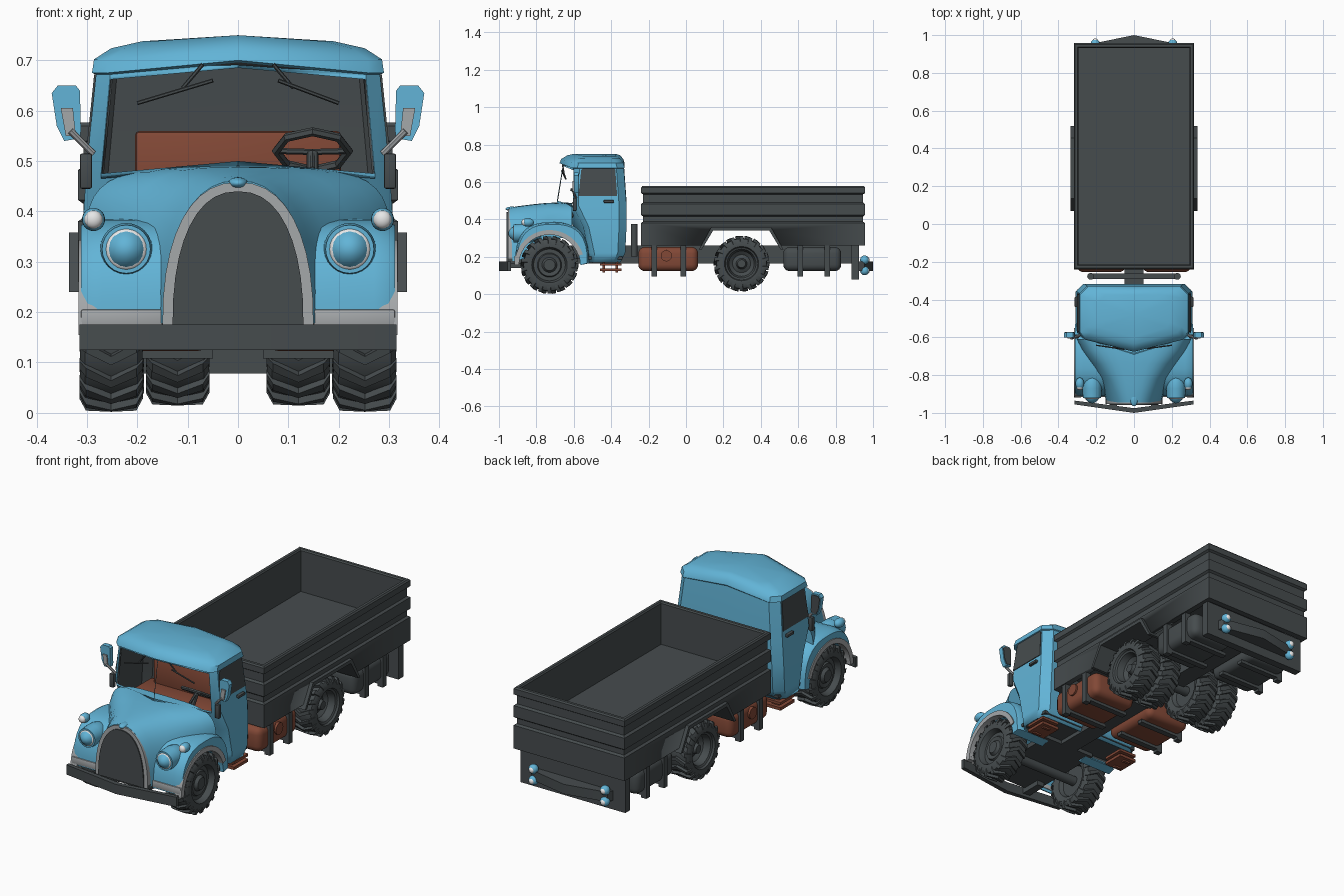
import bpy, bmesh, math
from mathutils import Vector, Matrix

if "Cube" in bpy.data.objects:
    bpy.data.objects.remove(bpy.data.objects["Cube"])

def material(name, c):
    m = bpy.data.materials.new(name)
    m.diffuse_color = (*c, 1)
    m.use_nodes = True
    m.node_tree.nodes["Principled BSDF"].inputs["Base Color"].default_value = m.diffuse_color
    return m

BLUE = material("sky blue", (.122, .456, .679))
DARK = material("dark grey", (.061, .072, .076))
BROWN = material("red brown", (.223, .065, .037))
GREY = material("light grey", (.376, .392, .402))
WHITE = material("lamp white", (.82, .82, .82))

def add(name, bm, mat, mirror=False, angle=35, recalc=True):
    if recalc:
        bmesh.ops.recalc_face_normals(bm, faces=bm.faces[:])
    me = bpy.data.meshes.new(name)
    bm.to_mesh(me)
    bm.free()
    me.materials.append(mat)
    me.shade_smooth()
    me.set_sharp_from_angle(angle=math.radians(angle))
    ob = bpy.data.objects.new(name, me)
    bpy.context.collection.objects.link(ob)
    if mirror:
        ob.modifiers.new("mirror", 'MIRROR').use_mirror_merge = False
    return ob

def box(name, mat, x, y, z, mirror=False, bevel=0, seg=2):
    bm = bmesh.new()
    c = [(a + b) / 2 for a, b in (x, y, z)]
    s = [b - a for a, b in (x, y, z)]
    bmesh.ops.create_cube(bm, size=1, matrix=Matrix.Translation(c) @ Matrix.Diagonal((*s, 1)))
    if bevel:
        bmesh.ops.bevel(bm, geom=bm.edges[:], offset=bevel, segments=seg, profile=.5, affect='EDGES')
    return add(name, bm, mat, mirror)

def cyl(name, mat, p, q, r, r2=None, n=20, mirror=False):
    p, q = Vector(p), Vector(q)
    bm = bmesh.new()
    rot = (q - p).to_track_quat('Z', 'Y').to_matrix().to_4x4()
    bmesh.ops.create_cone(bm, cap_ends=True, segments=n, radius1=r, radius2=r if r2 is None else r2,
                          depth=(q - p).length, matrix=Matrix.Translation((p + q) / 2) @ rot)
    return add(name, bm, mat, mirror)

def ball(name, mat, c, s, mirror=False):
    bm = bmesh.new()
    bmesh.ops.create_uvsphere(bm, u_segments=20, v_segments=12, radius=1,
                              matrix=Matrix.Translation(c) @ Matrix.Diagonal((*s, 1)))
    return add(name, bm, mat, mirror, 60)

def skin(bm, rings, caps=True):
    vs = [[bm.verts.new(p) for p in r] for r in rings]
    n = len(vs[0])
    for a, b in zip(vs, vs[1:]):
        for i in range(n):
            bm.faces.new((a[i], a[(i + 1) % n], b[(i + 1) % n], b[i]))
    if caps:
        bm.faces.new(vs[0][::-1])
        bm.faces.new(vs[-1])
    return vs

def loft(name, mat, rings, mirror=False, angle=35):
    bm = bmesh.new()
    skin(bm, rings)
    return add(name, bm, mat, mirror, angle)

def prism(name, mat, pts, axis, lo, hi, mirror=False):
    put = {'x': lambda p, t: (t, p[0], p[1]), 'y': lambda p, t: (p[0], t, p[1]), 'z': lambda p, t: (p[0], p[1], t)}[axis]
    return loft(name, mat, [[put(p, t) for p in pts] for t in (lo, hi)], mirror)

def arch(w, h, n, steps=20):
    # superellipse half ring from +w over the top to -w
    out = []
    for i in range(steps + 1):
        a = math.pi * i / steps
        c, s = math.cos(a), max(math.sin(a), 0)
        out.append((w * math.copysign(abs(c) ** (2 / n), c), h * s ** (2 / n)))
    return out

# --- cab shell: stacked plan rings, V windscreen cut by inset, dark inside ---
def cab_ring(zc, zs, w, yc, ys, yr):
    half = [(.9 * w, ys, zs), (w, ys + .03, zs), (w, yr - .04, zs), (w - .04, yr, zs)]
    return [(0, yc, zc)] + half + [(0, yr, zc)] + [(-x, y, z) for x, y, z in half[::-1]]

bm = bmesh.new()
vs = skin(bm, [cab_ring(*r) for r in (
    (.17, .17, .302, -.52, -.52, -.35), (.22, .22, .310, -.53, -.52, -.325),
    (.36, .36, .309, -.60, -.55, -.318), (.50, .475, .302, -.69, -.605, -.318),
    (.695, .672, .282, -.658, -.60, -.332), (.70, .675, .290, -.676, -.612, -.328),
    (.722, .702, .286, -.668, -.603, -.335), (.742, .724, .252, -.635, -.575, -.352),
    (.75, .738, .19, -.60, -.55, -.375))], caps=False)
top = bm.verts.new((0, -.48, .75))
for i in range(10):
    bm.faces.new((vs[-1][i], vs[-1][(i + 1) % 10], top))
panes = [f for f in bm.faces if all(v in vs[3] + vs[4] for v in f.verts)
         and any(v in (vs[3][0],) for v in f.verts)]
bmesh.ops.inset_individual(bm, faces=panes, thickness=.015)
bmesh.ops.delete(bm, geom=panes, context='FACES')
cab = add("cab_shell", bm, BLUE, angle=40, recalc=False)
cab.data.materials.append(DARK)
sol = cab.modifiers.new("thickness", 'SOLIDIFY')
sol.thickness, sol.offset, sol.material_offset = .01, -1, 1
box("cab_floor", DARK, (-.29, .29), (-.56, -.34), (.185, .2))

# --- side windows, handles, seat, steering wheel ---
def side_x(z):
    return .302 - (z - .475) * .1026
win = [(-.575, .525), (-.368, .525), (-.378, .665), (-.385, .672), (-.55, .672), (-.56, .665)]
loft("side_window", DARK, [[(side_x(z) + d, y, z) for y, z in win] for d in (-.004, .004)], True)
box("door_handle", DARK, (.295, .314), (-.44, -.385), (.488, .503), True, .004)
box("side_vent", DARK, (.29, .314), (-.605, -.585), (.445, .515), True, .004)
box("seat_base", BROWN, (-.25, .25), (-.53, -.35), (.22, .42), bevel=.015)
box("seat_back", BROWN, (-.205, .205), (-.40, -.345), (.40, .56), bevel=.01)
bpy.ops.mesh.primitive_torus_add(major_segments=8, minor_segments=6, major_radius=.072, minor_radius=.009,
                                 location=(.148, -.55, .52), rotation=(math.radians(-32), 0, 0))
bpy.context.object.name = "steering_wheel"
bpy.context.object.data.materials.append(DARK)
cyl("steering_column", DARK, (.148, -.55, .515), (.148, -.62, .41), .012, n=8)
for i, e in enumerate(((-.068, 0), (.068, 0), (0, -.068))):
    cyl("steering_spoke_%d" % i, DARK, (.148, -.55, .518), (.148 + e[0], -.55 + e[1] * .85, .52 - e[1] * -.53), .006, n=6)

# --- wipers and mirrors ---
for s, (a, b) in ((-1, (.05, .20)), (1, (.08, .20))):
    wy = lambda x: -.674 + abs(x) * .2
    tag = "left" if s < 0 else "right"
    cyl("wiper_blade_" + tag, DARK, (s * a, wy(a), .66), (s * b, wy(b) - .008, .615), .004, n=6)
    cyl("wiper_arm_" + tag, DARK, (s * .07, wy(.07), .692), (s * .11, wy(.11), .645), .004, n=6)
mir = [(.322, .65), (.358, .65), (.370, .635), (.360, .57), (.345, .54), (.314, .545), (.312, .56), (.314, .64)]
prism("mirror_housing", BLUE, mir, 'y', -.60, -.575, True)
prism("mirror_glass", DARK, [(.34 + (x - .34) * .85, .595 + (z - .595) * .88) for x, z in mir], 'y', -.576, -.571, True)
cyl("mirror_arm", GREY, (.288, -.59, .515), (.333, -.606, .56), .007, n=8, mirror=True)
prism("mirror_bracket", GREY, [(.322, .55), (.342, .55), (.352, .605), (.328, .605)], 'y', -.607, -.599, True)

# --- bonnet, grille and surround ---
loft("bonnet", BLUE, [[(x, y, z0 + z) for x, z in arch(w, t - z0, n)] for y, w, z0, t, n in (
    (-.61, .303, .30, .488, 4.2), (-.67, .275, .30, .490, 3.6), (-.74, .228, .28, .488, 3.2),
    (-.82, .185, .20, .480, 2.8), (-.90, .157, .18, .470, 2.5), (-.945, .146, .175, .461, 2.3))], angle=50)
for name, mat, w, h, y in (("grille_surround", GREY, .150, .283, -.953), ("grille", DARK, .130, .265, -.959)):
    prism(name, mat, [(x, .175 + z) for x, z in arch(w, h, 2.3)], 'y', y, -.93)
ball("bonnet_ornament", BLUE, (0, -.93, .456), (.02, .035, .012))

# --- front fenders with light wheel-arch trim ---
def circle_arch(r, steps=20):
    return [(-.73 + y, .155 + z) for y, z in arch(r, r, 2, steps)]
loft("front_fender", BLUE, [[(x, -.715 + y * k, .165 + z * k) for y, z in arch(.198, .22, 2.7)]
     + [(x, y, z) for y, z in circle_arch(.165)[::-1]]
     for x, k in ((.12, 1), (.27, 1), (.298, .98), (.312, .945))], True)
prism("wheel_arch_trim", GREY, circle_arch(.188)[2:] + circle_arch(.163)[2:][::-1], 'x', .28, .317, True)
box("fender_front_trim", GREY, (.15, .312), (-.917, -.89), (.17, .205), True, .004)

# --- lamps ---
ball("headlamp_pod", BLUE, (.222, -.86, .325), (.052, .09, .052), True)
cyl("headlamp_rim", BLUE, (.222, -.87, .325), (.222, -.922, .325), .052, .048, 24, True)
ball("headlamp_lens", WHITE, (.222, -.918, .325), (.042, .014, .042), True)
ball("marker_lamp", BLUE, (.287, -.845, .384), (.023, .032, .023), True)
ball("marker_lens", WHITE, (.287, -.866, .384), (.018, .013, .018), True)
for i, z in enumerate((.183, .125)):
    ball("tail_lamp_%d" % i, BLUE, (.205, .955, z), (.024, .024, .024), True)
    ball("tail_lens_%d" % i, WHITE, (.205, .972, z), (.014, .01, .014), True)

# --- bumpers and chassis ---
prism("front_bumper", DARK, [(0, -1), (.315, -.955), (.315, -.935), (0, -.975), (-.315, -.935), (-.315, -.955)], 'z', .125, .175)
box("bumper_bracket", DARK, (.09, .13), (-.97, -.85), (.14, .17), True)
box("engine_pan", DARK, (-.15, .15), (-.95, -.5), (.165, .19))
box("chassis_beam", DARK, (-.05, .05), (-.9, .9), (.165, .26))
box("rear_crossmember", DARK, (-.30, .30), (.885, .925), (.078, .26))
prism("rear_bar", DARK, [(-.23, .925), (.23, .925), (.22, .955), (0, 1), (-.22, .955)], 'z', .125, .175)
for name, y, z in (("front_axle", -.73, .155), ("rear_axle", .297, .165)):
    cyl(name, DARK, (-.25, y, z), (.25, y, z), .025)
box("air_tank_bar", DARK, (-.24, .24), (-.29, -.262), (.22, .29))
cyl("exhaust_stub", DARK, (.23, -.277, .2), (.23, -.277, .375), .018, n=12, mirror=True)

# --- fuel tanks, straps and steps ---
box("fuel_tank", BROWN, (.045, .302), (-.255, .065), (.123, .252), True, .035, 4)
cyl("fuel_cap", BROWN, (.29, -.105, .205), (.312, -.105, .205), .03, mirror=True)
box("rear_tank", DARK, (.06, .302), (.52, .83), (.123, .252), True, .035, 4)
for i, y in enumerate((-.17, -.015, .61, .755)):
    box("tank_strap_%d" % i, DARK, (.28, .312), (y - .015, y + .015), (.095, .27), True)
    box("tank_strap_base_%d" % i, DARK, (.05, .30), (y - .015, y + .015), (.108, .125), True)
box("step_tread", BROWN, (.20, .30), (-.46, -.345), (.123, .138), True)
box("step_rail", BROWN, (.20, .30), (-.46, -.345), (.152, .165), True)
for i, y in enumerate((-.44, -.37)):
    box("step_hanger_%d" % i, BROWN, (.24, .28), (y - .007, y + .007), (.115, .19), True)

# --- cargo bed: ribbed outer wall, rim, inner wall, floor; skirt cut for the wheels ---
def bed_ring(d, z):
    x, y0, y1 = .318 - d, -.24 + d, .957 - d
    return [(-x, y0, z), (x, y0, z), (x, y1, z), (-x, y1, z)]
bed = loft("cargo_bed", DARK, [bed_ring(d, z) for d, z in (
    (.03, .345), (.03, .26), (0, .26), (0, .38), (.011, .388), (.011, .415), (0, .423), (0, .482), (.011, .49),
    (.011, .533), (0, .54), (0, .57), (.006, .577), (.02, .577), (.025, .57), (.025, .358))], angle=20)
cut = prism("wheel_cutter", DARK, [(.06, .2), (.52, .2), (.515, .25), (.455, .342), (.135, .342), (.075, .25)], 'x', -.5, .5)
cut.hide_render = True
cut.display_type = 'WIRE'
cut.hide_viewport = True
b = bed.modifiers.new("wheel_cut", 'BOOLEAN')
b.object, b.operation = cut, 'DIFFERENCE'
prism("rear_mudguard", DARK, [(.07, .24), (.085, .24), (.145, .34), (.445, .34), (.505, .24), (.52, .24), (.455, .358), (.135, .358)],
      'x', .19, .336, True)

# --- wheels: lathed tyre and hub with chevron tread lugs ---
TYRE = [(.05, .09), (.06, .095), (.062, .12), (.052, .138), (0, .142), (-.052, .138), (-.062, .12), (-.05, .09), (-.03, .08), (-.03, 0)]
FRONT_HUB = [(.05, 0), (.05, .03), (.035, .04), (.04, .06), (.03, .065), (.03, .085)]
REAR_HUB = [(.03, 0), (.03, .022), (.005, .03), (-.005, .05), (.01, .07), (.045, .08)]
def wheel(name, hub, c, k):
    bm = bmesh.new()
    def P(x, t, r):
        return Vector((c[0] + x, c[1] - k * r * math.cos(t), c[2] + k * r * math.sin(t)))
    prof = [bm.verts.new(P(x, 0, r)) for x, r in hub + TYRE]
    edges = [bm.edges.new(e) for e in zip(prof, prof[1:])]
    bmesh.ops.spin(bm, geom=prof + edges, cent=c, axis=(1, 0, 0), angle=math.tau, steps=32, use_merge=True)
    bmesh.ops.remove_doubles(bm, verts=bm.verts[:], dist=.0004)
    for i in range(18):
        a = math.tau * i / 18
        for s in (-1, 1):
            skin(bm, [[P(s * x, a + o - h, r0), P(s * x, a + o + h, r0), P(s * x, a + o + h * .85, r1), P(s * x, a + o - h * .85, r1)]
                      for x, o, h, r0, r1 in ((0, 0, .07, .135, .155), (.05, .17, .08, .132, .152), (.063, .2, .08, .115, .128))])
    add(name, bm, DARK, True)
wheel("front_wheel", FRONT_HUB, (.252, -.73, .156), 1)
wheel("rear_outer_wheel", REAR_HUB, (.25, .297, .163), .965)
wheel("rear_inner_wheel", REAR_HUB, (.12, .297, .163), .965)
